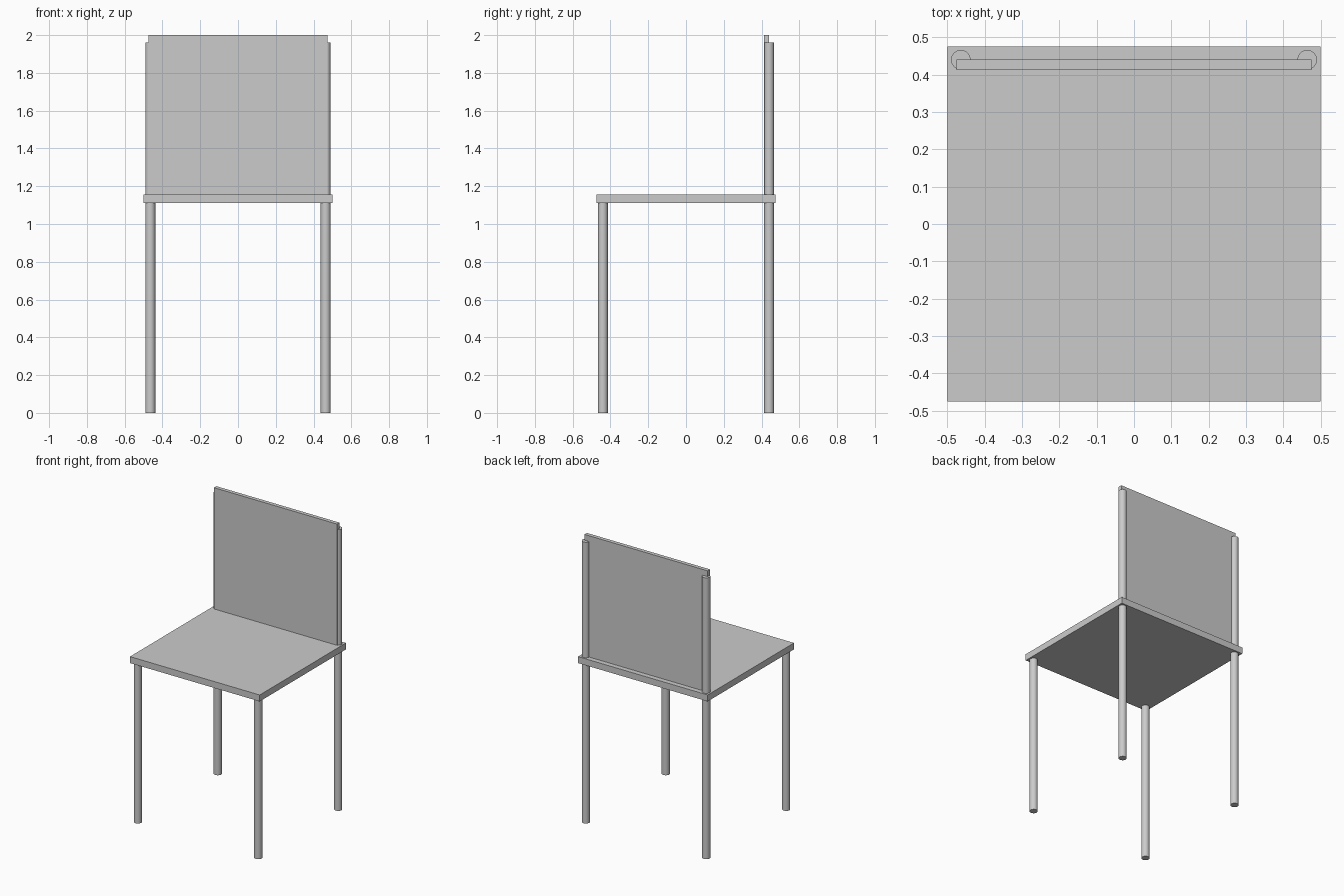
import bpy

cube = bpy.data.objects.get("Cube")
if cube:
    bpy.data.objects.remove(cube, do_unlink=True)

# Single plain grey for the whole chair
GREY = (0.6, 0.6, 0.6, 1.0)
grey = bpy.data.materials.new("plain_grey")
grey.use_nodes = True
grey.diffuse_color = GREY
for node in grey.node_tree.nodes:
    if node.type == "BSDF_PRINCIPLED":
        node.inputs["Base Color"].default_value = GREY

SEAT_BOTTOM, SEAT_TOP = 1.11, 1.155
LEG_X, LEG_Y, LEG_RADIUS = 0.464, 0.44, 0.026


def finish(name):
    obj = bpy.context.object
    obj.name = name
    obj.data.materials.append(grey)
    return obj


def board(name, x, y, z):
    """Box spanning the given (low, high) ranges."""
    spans = (x, y, z)
    bpy.ops.mesh.primitive_cube_add(size=1, location=[(a + b) / 2 for a, b in spans])
    obj = finish(name)
    obj.scale = [b - a for a, b in spans]
    bpy.ops.object.transform_apply(location=False, rotation=False, scale=True)


def rod(name, x, y, bottom, top):
    """Upright round rod."""
    bpy.ops.mesh.primitive_cylinder_add(
        vertices=32, radius=LEG_RADIUS, depth=top - bottom,
        location=(x, y, (bottom + top) / 2))
    finish(name)
    bpy.ops.object.shade_smooth_by_angle()


# Seat and backrest boards
board("seat", (-0.5, 0.5), (-0.475, 0.475), (SEAT_BOTTOM, SEAT_TOP))
board("backrest", (-0.475, 0.475), (0.413, 0.44), (SEAT_TOP, 2.0))

# Legs below the seat, posts behind the backrest
for side, sign in (("left", 1), ("right", -1)):
    x = sign * LEG_X
    rod(f"front_leg_{side}", x, -LEG_Y, 0, SEAT_BOTTOM)
    rod(f"back_leg_{side}", x, LEG_Y, 0, SEAT_BOTTOM)
    rod(f"back_post_{side}", x, LEG_Y, SEAT_TOP, 1.96)
